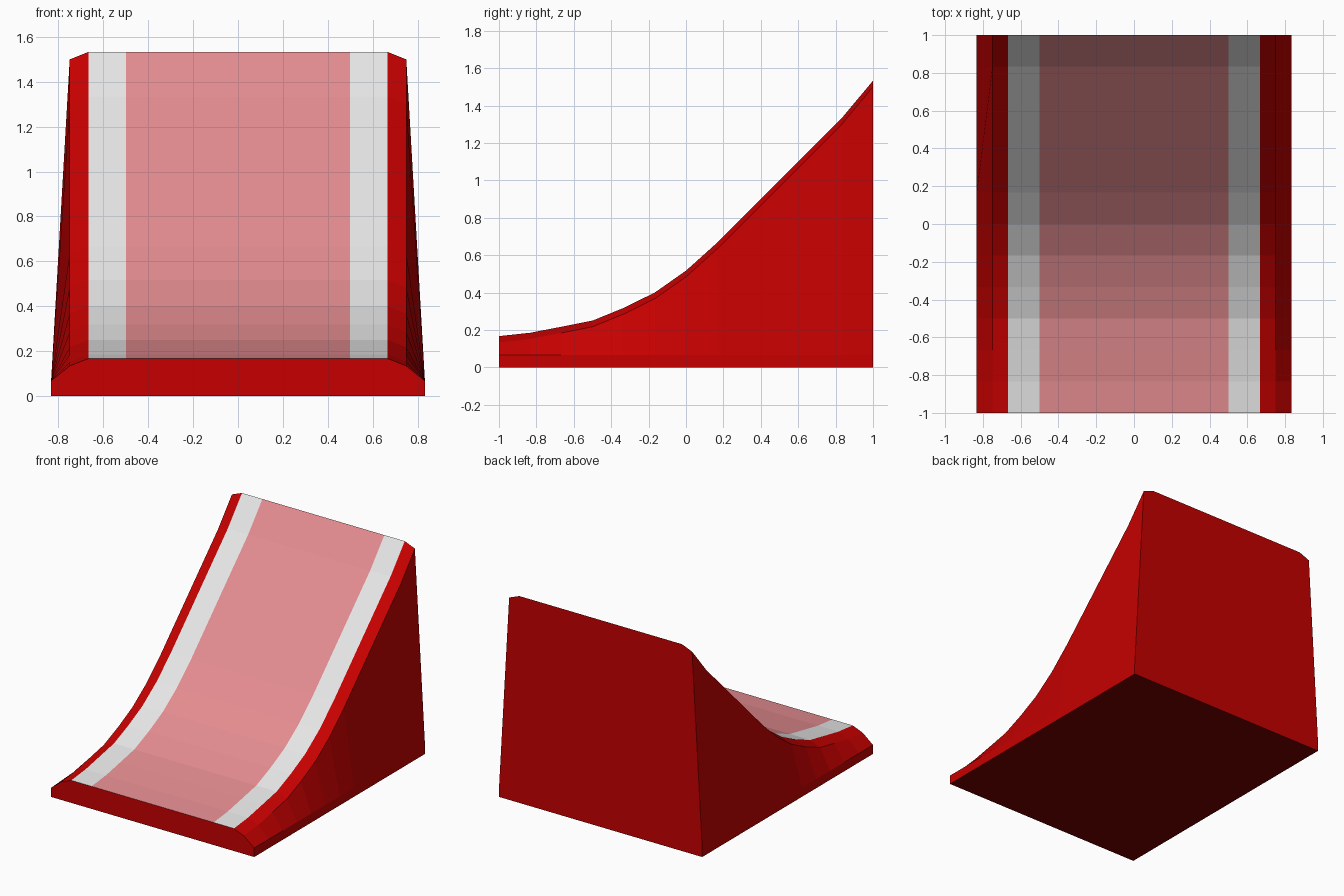
import bpy, bmesh

if "Cube" in bpy.data.objects:
    bpy.data.objects.remove(bpy.data.objects["Cube"])


def material(name, rgb):
    m = bpy.data.materials.new(name)
    m.diffuse_color = (*rgb, 1.0)
    m.use_nodes = True
    m.node_tree.nodes["Principled BSDF"].inputs["Base Color"].default_value = m.diffuse_color
    return m


# Ramp curve: (y, height)
curve = [(-1, 0.167), (-0.833, 0.185), (-0.667, 0.217), (-0.5, 0.25),
         (-0.333, 0.318), (-0.167, 0.40), (0, 0.517), (0.167, 0.667),
         (0.833, 1.333), (1, 1.533)]


def section(h):
    """Cross-section of the ramp, left to right over the top."""
    half = [(0.833, 0), (0.833, 0.067), (0.75, h - 0.033), (0.667, h), (0.5, h)]
    return [(-x, z) for x, z in half] + half[::-1]


# Loft the sections along the ramp
bm = bmesh.new()
rings = [[bm.verts.new((x, y, z)) for x, z in section(h)] for y, h in curve]
RED, WHITE, PINK, DARK = range(4)
strip_colour = {3: WHITE, 4: PINK, 5: WHITE}
n = len(rings[0])
for a, b in zip(rings, rings[1:]):
    for i in range(n - 1):
        f = bm.faces.new((a[i], a[i + 1], b[i + 1], b[i]))
        f.material_index = strip_colour.get(i, RED)

# Front, back and dark underside
bm.faces.new(rings[0])
bm.faces.new(rings[-1])
base = bm.faces.new([r[0] for r in rings] + [r[-1] for r in reversed(rings)])
base.material_index = DARK
bmesh.ops.recalc_face_normals(bm, faces=bm.faces)

mesh = bpy.data.meshes.new("ramp")
bm.to_mesh(mesh)
bm.free()
for name, rgb in (("red", (0.57, 0.0, 0.0)),
                  ("white", (0.80, 0.80, 0.80)),
                  ("pink", (0.78, 0.265, 0.28)),
                  ("dark red", (0.19, 0.0, 0.0))):
    mesh.materials.append(material(name, rgb))
ramp = bpy.data.objects.new("ramp", mesh)
bpy.context.collection.objects.link(ramp)
